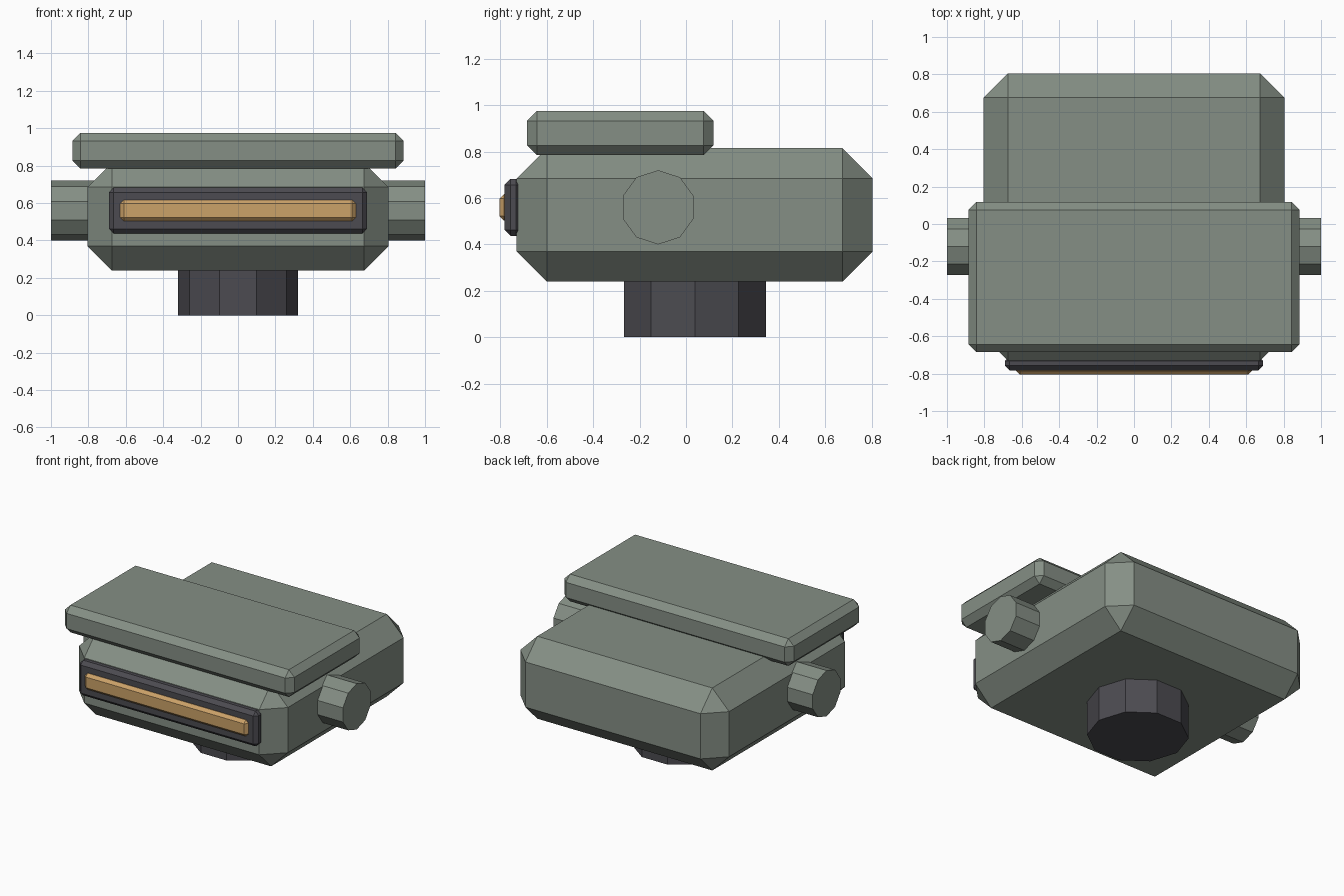
import bpy, bmesh, math
from mathutils import Matrix, Vector

old = bpy.data.objects.get("Cube")
if old:
    bpy.data.objects.remove(old, do_unlink=True)


def make_material(name, rgb):
    mat = bpy.data.materials.new(name)
    mat.use_nodes = True
    mat.diffuse_color = (*rgb, 1)
    mat.node_tree.nodes["Principled BSDF"].inputs["Base Color"].default_value = (*rgb, 1)
    return mat


green = make_material("sage green", (0.235, 0.275, 0.235))
dark = make_material("charcoal", (0.072, 0.07, 0.082))
amber = make_material("amber", (0.60, 0.36, 0.14))


def finish(bm, name, mat):
    bmesh.ops.recalc_face_normals(bm, faces=bm.faces[:])
    mesh = bpy.data.meshes.new(name)
    bm.to_mesh(mesh)
    bm.free()
    mesh.materials.append(mat)
    obj = bpy.data.objects.new(name, mesh)
    bpy.context.collection.objects.link(obj)
    return obj


def chamfered_box(name, low, high, chamfer, mat):
    low, high = Vector(low), Vector(high)
    bm = bmesh.new()
    bmesh.ops.create_cube(bm, size=1)
    bmesh.ops.scale(bm, vec=high - low, verts=bm.verts[:])
    bmesh.ops.translate(bm, vec=(low + high) / 2, verts=bm.verts[:])
    bmesh.ops.bevel(bm, geom=bm.edges[:], offset=chamfer, offset_type='OFFSET',
                    segments=1, profile=0.5, affect='EDGES')
    return finish(bm, name, mat)


def prism(name, radius, length, base, turn, mat, sides=10):
    # Prism with a corner on its local x axis, rising along local z from base
    bm = bmesh.new()
    ring = [bm.verts.new((radius * math.cos(math.tau * i / sides),
                          radius * math.sin(math.tau * i / sides), 0)) for i in range(sides)]
    cap = bm.faces.new(ring)
    extruded = bmesh.ops.extrude_face_region(bm, geom=[cap], use_keep_orig=True)
    top = [v for v in extruded["geom"] if isinstance(v, bmesh.types.BMVert)]
    bmesh.ops.translate(bm, vec=(0, 0, length), verts=top)
    bmesh.ops.transform(bm, matrix=Matrix.Translation(base) @ turn, verts=bm.verts[:])
    return finish(bm, name, mat)


# Main head block and the overhanging brow plate
chamfered_box("head", (-0.805, -0.73, 0.24), (0.805, 0.805, 0.815), 0.13, green)
chamfered_box("brow_plate", (-0.885, -0.685, 0.785), (0.885, 0.118, 0.975), 0.042, green)

# Visor frame and its glowing strip
chamfered_box("visor_frame", (-0.69, -0.782, 0.437), (0.69, -0.707, 0.682), 0.025, dark)
chamfered_box("visor_strip", (-0.63, -0.805, 0.503), (0.63, -0.755, 0.617), 0.02, amber)

# Side pods
for side, sign in (("left", 1), ("right", -1)):
    prism(side + "_side_pod", 0.16, 0.3, (0.7 * sign, -0.12, 0.56),
          Matrix.Rotation(sign * math.pi / 2, 4, 'Y'), green)

# Neck
prism("neck", 0.322, 0.27, (0, 0.038, 0), Matrix.Identity(4), dark)
